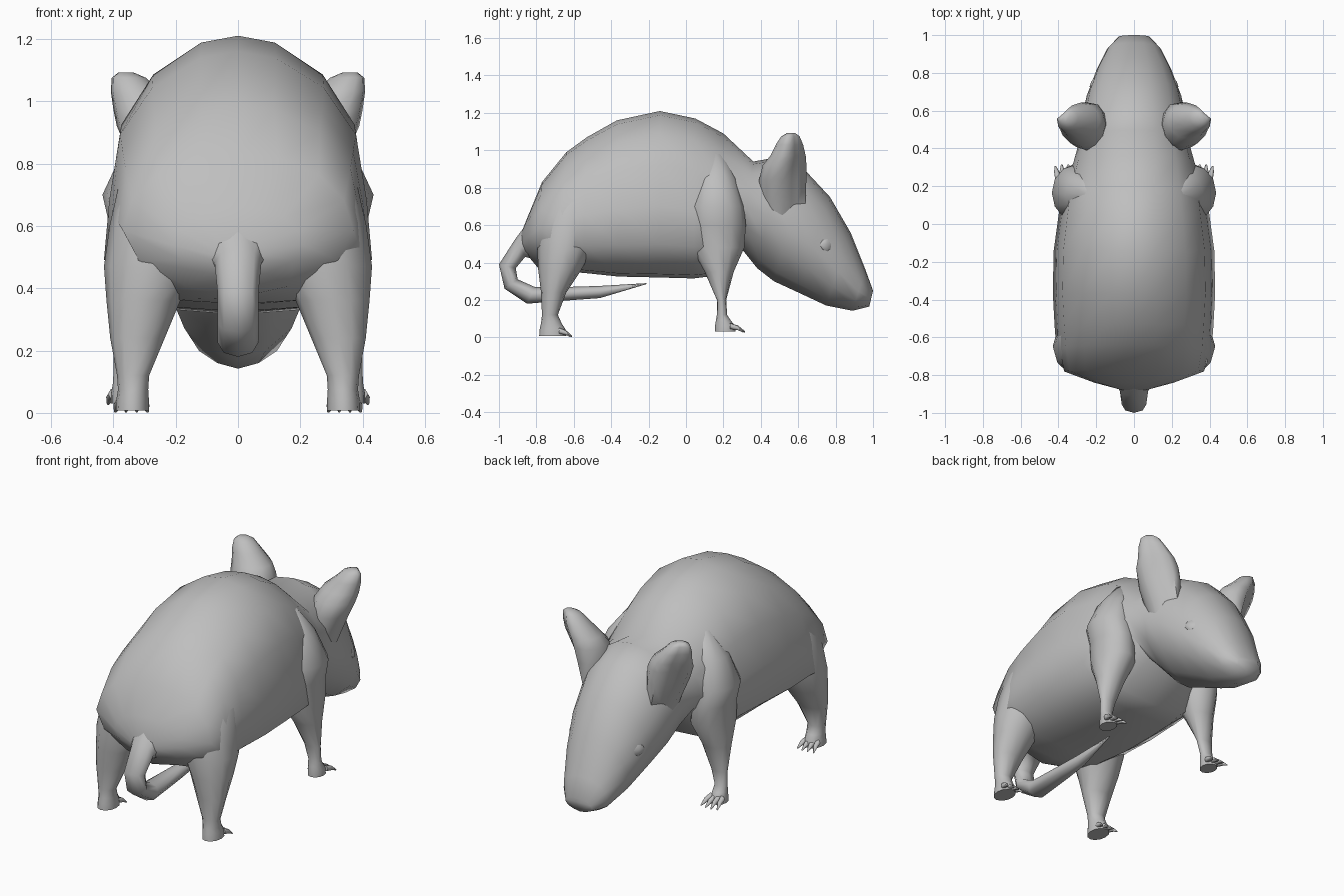
import bpy, bmesh, math
from mathutils import Vector

if "Cube" in bpy.data.objects:
    bpy.data.objects.remove(bpy.data.objects["Cube"], do_unlink=True)

# One plain fur colour
fur = bpy.data.materials.new("warm_grey")
fur.use_nodes = True
GREY = (0.52, 0.52, 0.52, 1)
fur.diffuse_color = GREY
fur.node_tree.nodes["Principled BSDF"].inputs["Base Color"].default_value = GREY


def loft(name, strips, mirror=False):
    """Skin each list of rings, with flat end caps, into one smooth object."""
    bm = bmesh.new()
    for rings in strips:
        loops = [[bm.verts.new(p) for p in ring] for ring in rings]
        n = len(loops[0])
        for a, b in zip(loops, loops[1:]):
            for i in range(n):
                j = (i + 1) % n
                bm.faces.new((a[i], a[j], b[j], b[i]))
        bm.faces.new(loops[0])
        bm.faces.new(loops[-1])
    bmesh.ops.recalc_face_normals(bm, faces=bm.faces)
    mesh = bpy.data.meshes.new(name)
    bm.to_mesh(mesh)
    bm.free()
    mesh.materials.append(fur)
    ob = bpy.data.objects.new(name, mesh)
    bpy.context.collection.objects.link(ob)
    if mirror:
        ob.modifiers.new("Mirror", 'MIRROR')
    bpy.ops.object.select_all(action='DESELECT')
    ob.select_set(True)
    bpy.context.view_layer.objects.active = ob
    bpy.ops.object.shade_smooth_by_angle(angle=math.radians(65))


def section(profile, ty, tz, by, bz, w):
    """Symmetric ring between a top point and a bottom point in the middle plane."""
    top, low = Vector((0, ty, tz)), Vector((0, by, bz))
    half = [low.lerp(top, v) + Vector((u * w, 0, 0)) for u, v in profile]
    return half + [Vector((-p.x, p.y, p.z)) for p in half[-2:0:-1]]


def oval(z, x0, x1, y0, y1, n=12, notch=0.0):
    """Level ring filling a box; notch hollows its front outer side."""
    ring = []
    for i in range(n):
        a = math.tau * i / n
        r = 1 - notch * max(0, math.cos(a - math.pi / 4)) ** 6
        ring.append(Vector(((x0 + x1) / 2 + r * math.cos(a) * (x1 - x0) / 2,
                            (y0 + y1) / 2 + r * math.sin(a) * (y1 - y0) / 2, z)))
    return ring


TRUNK = [(0, 1), (.28, .975), (.64, .86), (.88, .68), (.96, .43), (1, .2), (.55, .02), (0, 0)]
HEAD = [(0, 1), (.35, .97), (.7, .86), (.92, .68), (1, .47), (.86, .26), (.45, .08), (0, 0)]
ROUND = [(math.sin(math.pi * i / 4), (1 + math.cos(math.pi * i / 4)) / 2) for i in range(5)]

# Trunk and head, rump to nose
rump = [(-.88, .56, -.87, .46, .08), (-.84, .66, -.84, .43, .21), (-.77, .83, -.79, .37, .37)]
trunk = [(-.64, .99, -.68, .35, .41),
         (-.53, 1.07, -.55, .345, .42), (-.37, 1.16, -.36, .325, .43),
         (-.14, 1.21, -.14, .32, .425), (.05, 1.17, .04, .315, .4),
         (.2, 1.09, .16, .33, .38)]
head = [(.36, .94, .3, .47, .32), (.5, .965, .38, .37, .29),
        (.64, .89, .47, .3, .28), (.77, .75, .6, .24, .25),
        (.88, .56, .75, .17, .2), (.96, .36, .89, .142, .145),
        (1, .25, .98, .165, .085)]
loft("body_and_head", [[section(HEAD, *s) for s in rump] +
                       [section(TRUNK, *s) for s in trunk] +
                       [section(HEAD, *s) for s in head]])

# Tail, curling under the belly
tail = [(-.76, .7, -.74, .4, .15), (-.85, .61, -.82, .42, .1), (-.91, .53, -.86, .43, .075),
        (-1, .39, -.91, .37, .065), (-.97, .26, -.9, .31, .065),
        (-.85, .18, -.81, .27, .065), (-.6, .2, -.62, .27, .05),
        (-.46, .21, -.46, .275, .035), (-.21, .285, -.21, .29, .004)]
loft("tail", [[section(ROUND, *s) for s in tail]])


# Toes, fanning out from each foot
def toes(x, y, z, length):
    strips = []
    for k in range(4):
        f = (k - 1.5) / 1.5
        rings = []
        for t, r, rise in ((0, .018, .018), (.55, .014, .012), (1, .004, 0)):
            cx, cy = x + f * (.034 + .018 * t), y + length * t * (1 - .15 * abs(f))
            rings.append([Vector((cx + r * math.cos(a), cy, z + r + rise + r * math.sin(a)))
                          for a in (math.tau * i / 6 for i in range(6))])
        strips.append(rings)
    return strips


# Hind legs: height, inner and outer x, back and front y
hind = [(.86, .2, .3, -.66, -.48), (.72, .15, .385, -.74, -.44),
        (.6, .1, .412, -.79, -.45), (.47, .12, .43, -.795, -.5),
        (.36, .185, .422, -.79, -.56), (.24, .235, .41, -.775, -.64),
        (.12, .285, .388, -.77, -.685), (.075, .288, .385, -.775, -.665),
        (.045, .286, .39, -.782, -.645), (.008, .286, .392, -.785, -.64)]
loft("hind_legs", [[oval(*s) for s in hind]] + toes(.342, -.68, 0, .075), True)

# Front legs
fore = [(.98, .15, .26, .12, .2), (.85, .18, .365, .05, .27), (.7, .2, .435, .02, .31),
        (.6, .2, .412, .02, .32), (.48, .18, .412, .03, .312),
        (.35, .24, .405, .1, .255), (.2, .3, .4, .165, .215),
        (.12, .325, .4, .165, .22), (.09, .322, .402, .16, .24),
        (.06, .318, .408, .155, .262), (.03, .318, .408, .155, .265)]
loft("front_legs", [[oval(*s) for s in fore]] + toes(.365, .235, .025, .085), True)

# Ears, hollow on the front outer side and spreading into the cheeks and neck
ears = [(.58, .15, .25, .42, .6), (.72, .14, .305, .4, .645), (.84, .14, .36, .39, .65),
        (.92, .15, .395, .41, .65), (.97, .18, .405, .45, .645), (1.03, .25, .412, .48, .63),
        (1.075, .295, .408, .51, .61), (1.092, .335, .385, .54, .585)]
loft("ears", [[oval(*s, notch=.4) for s in ears]], True)

# Eyes: closed lids lying along the cheeks
lids = [section(ROUND, .755 + t * .042, .5 + h, .755 + t * .042, .5 - h, h)
        for t, h in ((-1, .005), (-.6, .032), (0, .046), (.6, .032), (1, .005))]
loft("eyes", [[[Vector((p.x * .45 + .205 - (p.y - .755) * .6 - (p.z - .5) * .2, p.y, p.z))
                for p in r] for r in lids]], True)
